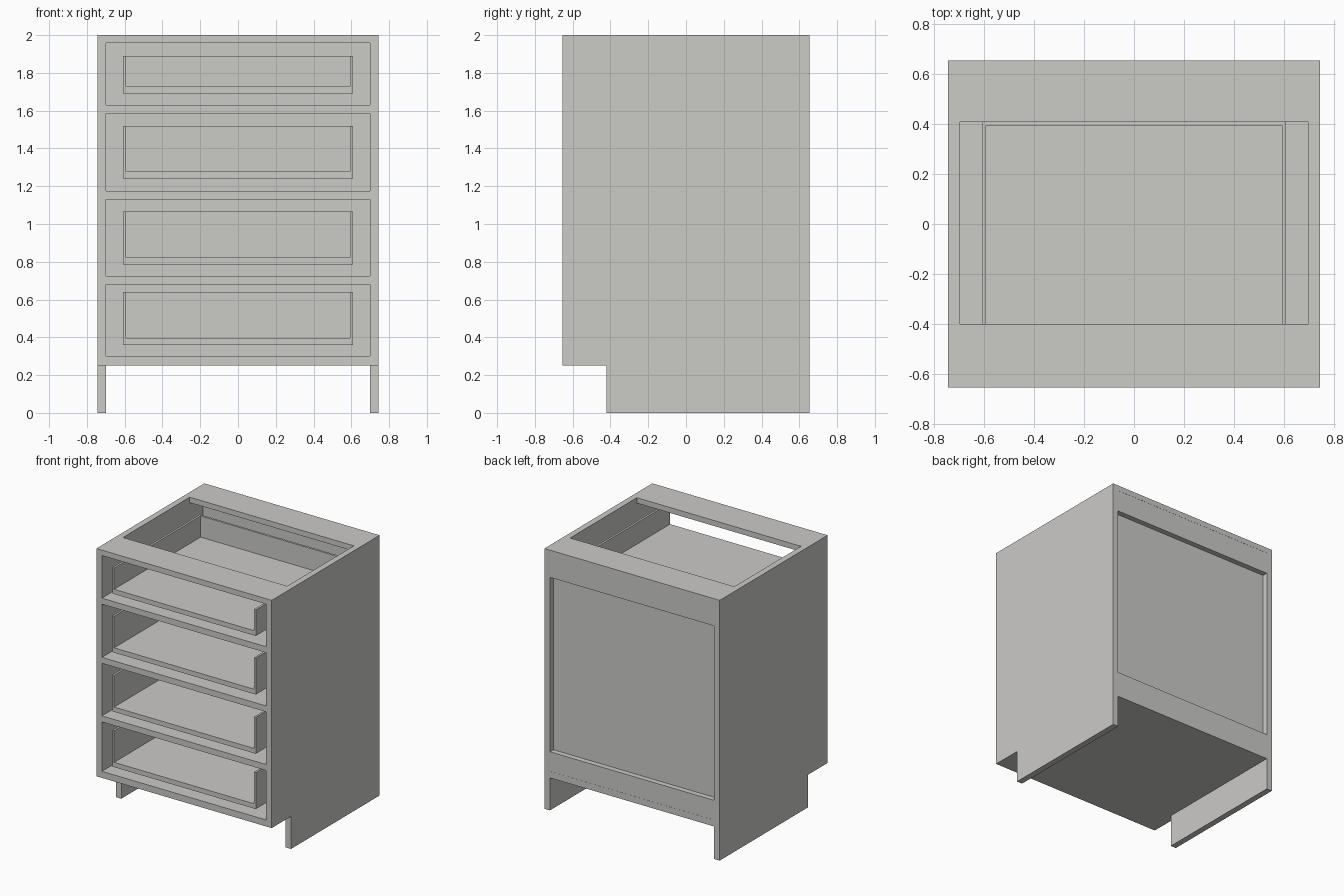
import bpy, bmesh

if "Cube" in bpy.data.objects:
    bpy.data.objects.remove(bpy.data.objects["Cube"])

grey = bpy.data.materials.new("warm_light_grey")
grey.diffuse_color = (0.6, 0.595, 0.575, 1)
grey.use_nodes = True
grey.node_tree.nodes["Principled BSDF"].inputs["Base Color"].default_value = grey.diffuse_color

W, D, T = 0.745, 0.655, 0.047      # half width, half depth, side panel thickness
IN = W - T                         # inner half width


def extrude_profile(name, profile, axis, lo, hi):
    """Extrude a 2D outline along x, y or z from lo to hi."""
    bm = bmesh.new()

    def place(p, v):
        q = list(p)
        q.insert("xyz".index(axis), v)
        return q

    face = bm.faces.new([bm.verts.new(place(p, lo)) for p in profile])
    ext = bmesh.ops.extrude_face_region(bm, geom=[face])
    move = [0, 0, 0]
    move["xyz".index(axis)] = hi - lo
    bmesh.ops.translate(bm, vec=move, verts=[g for g in ext["geom"] if isinstance(g, bmesh.types.BMVert)])
    bmesh.ops.recalc_face_normals(bm, faces=bm.faces)
    mesh = bpy.data.meshes.new(name)
    bm.to_mesh(mesh)
    bm.free()
    mesh.materials.append(grey)
    obj = bpy.data.objects.new(name, mesh)
    bpy.context.collection.objects.link(obj)
    return obj


def box(name, x0, x1, y0, y1, z0, z1):
    return extrude_profile(name, [(x0, y0), (x1, y0), (x1, y1), (x0, y1)], "z", z0, z1)


# Side panels with toe kick notch
side = [(-0.42, 0), (D, 0), (D, 2), (-D, 2), (-D, 0.25), (-0.42, 0.25)]
extrude_profile("left_side_panel", side, "x", -W, -IN)
extrude_profile("right_side_panel", side, "x", IN, W)

# Cabinet floor, top stretchers and rails between drawers
box("cabinet_floor", -IN, IN, -D, D, 0.25, 0.30)
box("front_top_stretcher", -IN, IN, -D, -0.40, 1.958, 2)
box("back_top_stretcher", -IN, IN, 0.41, D, 1.958, 2)
for i, z in enumerate((0.68, 1.13, 1.585)):
    box(f"drawer_rail_{i + 1}", -IN, IN, -D, -0.40, z, z + 0.046)

# Back panel held behind two back rails
box("back_panel", -IN, IN, 0.57, 0.612, 0.30, 1.958)
box("back_lower_rail", -IN, IN, 0.612, D - 0.001, 0.30, 0.45)
box("back_upper_rail", -IN, IN, 0.612, D - 0.001, 1.79, 1.958)

# Open-fronted drawer boxes: U-shaped tray plus a back board
for i, (z0, z1) in enumerate(((0.36, 0.64), (0.785, 1.065), (1.24, 1.52), (1.69, 1.89))):
    a, b, f = 0.61, 0.594, z0 + 0.037
    tray = [(-a, z0), (a, z0), (a, z1), (b, z1), (b, f), (-b, f), (-b, z1), (-a, z1)]
    extrude_profile(f"drawer_tray_{i + 1}", tray, "y", -D, 0.41)
    box(f"drawer_back_{i + 1}", -b, b, 0.394, 0.41, f, z1)
